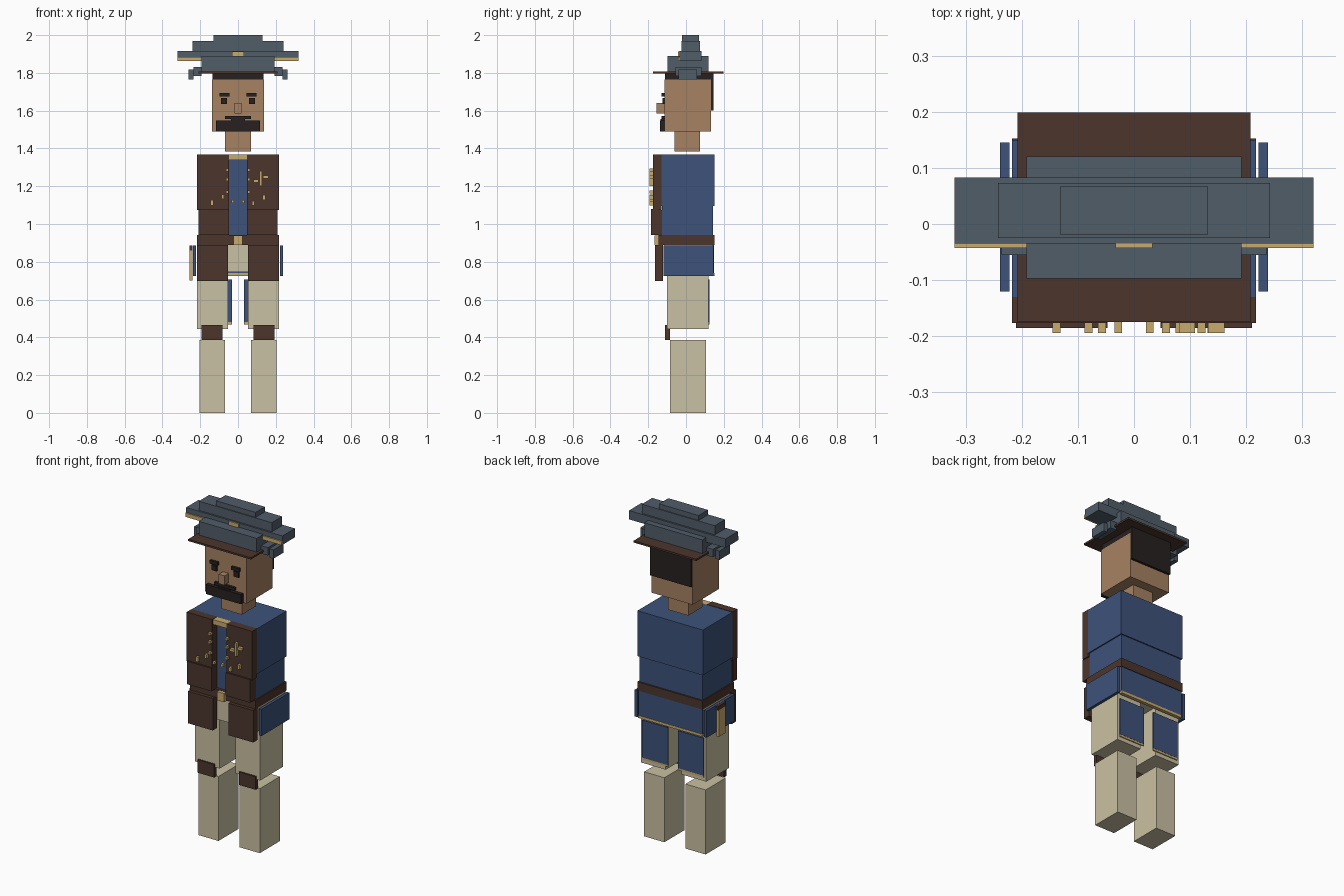
import bpy
import bmesh
from mathutils import Vector

default_cube = bpy.data.objects.get("Cube")
if default_cube:
    bpy.data.objects.remove(default_cube, do_unlink=True)


def linear(channel):
    return channel / 12.92 if channel <= .04045 else ((channel + .055) / 1.055) ** 2.4


def make_material(name, red, green, blue):
    colour = [linear(c / 255) for c in (red, green, blue)] + [1]
    material = bpy.data.materials.new(name)
    material.use_nodes = True
    material.diffuse_color = colour
    shader = next(n for n in material.node_tree.nodes if n.type == "BSDF_PRINCIPLED")
    shader.inputs["Base Color"].default_value = colour
    return material


navy = make_material("navy cloth", 61, 82, 122)
brown = make_material("dark brown leather", 75, 53, 44)
slate = make_material("slate felt", 81, 93, 105)
cream = make_material("cream cloth", 202, 193, 163)
gold = make_material("gold trim", 201, 171, 109)
skin = make_material("skin", 166, 130, 98)
black = make_material("black hair", 39, 32, 32)


def box(name, material, x, y, z):
    """Box from (min, max) ranges on each axis."""
    mesh = bpy.data.meshes.new(name)
    bm = bmesh.new()
    bmesh.ops.create_cube(bm, size=1)
    for vert in bm.verts:
        vert.co = Vector([(lo + hi) / 2 + co * (hi - lo)
                          for co, (lo, hi) in zip(vert.co, (x, y, z))])
    bm.to_mesh(mesh)
    bm.free()
    mesh.materials.append(material)
    part = bpy.data.objects.new(name, mesh)
    bpy.context.collection.objects.link(part)
    return part


def wide(name, material, half_width, y, z):
    """Box centred on the body's middle plane."""
    return box(name, material, (-half_width, half_width), y, z)


def pair(name, material, x, y, z):
    """Box on the left side and its mirror on the right."""
    box("left_" + name, material, x, y, z)
    box("right_" + name, material, (-x[1], -x[0]), y, z)


# Legs
pair("lower_leg", cream, (.07, .204), (-.085, .105), (0, .387))
pair("knee_cuff", brown, (.083, .193), (-.11, -.086), (.387, .465))
pair("thigh", cream, (.052, .217), (-.1, .118), (.445, .75))
pair("coat_tail", navy, (.033, .203), (.118, .125), (.48, .705))
pair("coat_tail_trim", gold, (.033, .203), (.118, .124), (.468, .48))

# Hips and coat skirt
wide("hips", cream, .213, (-.115, .14), (.745, .89))
wide("skirt_back", navy, .213, (.135, .148), (.74, .89))
wide("skirt_back_trim", gold, .212, (.13, .15), (.725, .74))
pair("skirt_side", navy, (.222, .239), (-.12, .145), (.725, .885))
pair("skirt_front", brown, (.052, .217), (-.165, -.123), (.698, .89))
box("sheath", gold, (-.256, -.24), (-.01, .055), (.7, .86))
box("sheath_grip", brown, (-.256, -.24), (-.015, .06), (.86, .885))

# Belt and torso
wide("belt", brown, .217, (-.145, .152), (.89, .942))
wide("belt_buckle", gold, .024, (-.166, -.14), (.888, .94))
wide("waist", navy, .21, (-.127, .143), (.942, 1.095))
wide("chest", navy, .217, (-.13, .15), (1.095, 1.367))
pair("waist_panel", brown, (.047, .21), (-.185, -.145), (.942, 1.08))
pair("chest_panel", brown, (.048, .217), (-.176, -.13), (1.075, 1.369))
pair("waist_panel_backing", brown, (.05, .207), (-.145, -.125), (.942, 1.075))
wide("collar", gold, .048, (-.17, -.13), (1.338, 1.367))

# Gold buttons and badges on the chest


def badge(name, x, z, half_width=.007, half_height=.008):
    box(name, gold, (x - half_width, x + half_width), (-.194, -.174),
        (z - half_height, z + half_height))


for side in (-1, 1):
    for row, height in enumerate((1.285, 1.235, 1.17)):
        badge(f"coat_button_{row}", side * .057, height)
    badge("lapel_button", side * .028, 1.12)
    badge("hem_button", side * .081, 1.11 if side > 0 else 1.145, half_height=.012)
    badge("outer_button", side * .138, 1.14 if side > 0 else 1.112, half_height=.014)
badge("cross_upright", .12, 1.24, half_height=.04)
badge("cross_left_arm", .147, 1.25, half_width=.014)
badge("cross_right_arm", .095, 1.228, half_width=.014)

# Head
wide("neck", skin, .068, (-.06, .075), (1.385, 1.49))
wide("head", skin, .137, (-.115, .132), (1.49, 1.765))
wide("hair_top", black, .134, (-.112, .132), (1.765, 1.797))
wide("hair_back", black, .136, (.132, .146), (1.6, 1.797))
wide("nose", skin, .019, (-.156, -.115), (1.585, 1.641))
pair("eyebrow", black, (.045, .097), (-.13, -.115), (1.675, 1.694))
pair("eye", black, (.057, .09), (-.125, -.115), (1.636, 1.668))

# Moustache in three stacked pieces
wide("moustache", black, .117, (-.138, -.115), (1.49, 1.547))
wide("moustache_middle", black, .036, (-.134, -.115), (1.547, 1.557))
wide("moustache_top", black, .068, (-.13, -.115), (1.555, 1.572))

# Hat
wide("hat_brim", brown, .208, (-.175, .199), (1.797, 1.808))
wide("hat_crown", slate, .192, (-.097, .12), (1.808, 1.89))
wide("hat_wing", slate, .32, (-.035, .083), (1.862, 1.915))
wide("hat_upper_tier", slate, .242, (-.025, .073), (1.915, 1.97))
wide("hat_top_tier", slate, .131, (-.02, .068), (1.97, 2))
pair("hat_wing_trim", gold, (.192, .32), (-.043, -.035), (1.862, 1.885))
wide("hat_front_trim", gold, .033, (-.043, -.035), (1.89, 1.913))
pair("hat_inner_knob", slate, (.192, .236), (-.055, .082), (1.783, 1.83))
pair("hat_outer_knob", slate, (.236, .263), (-.04, .058), (1.765, 1.818))
